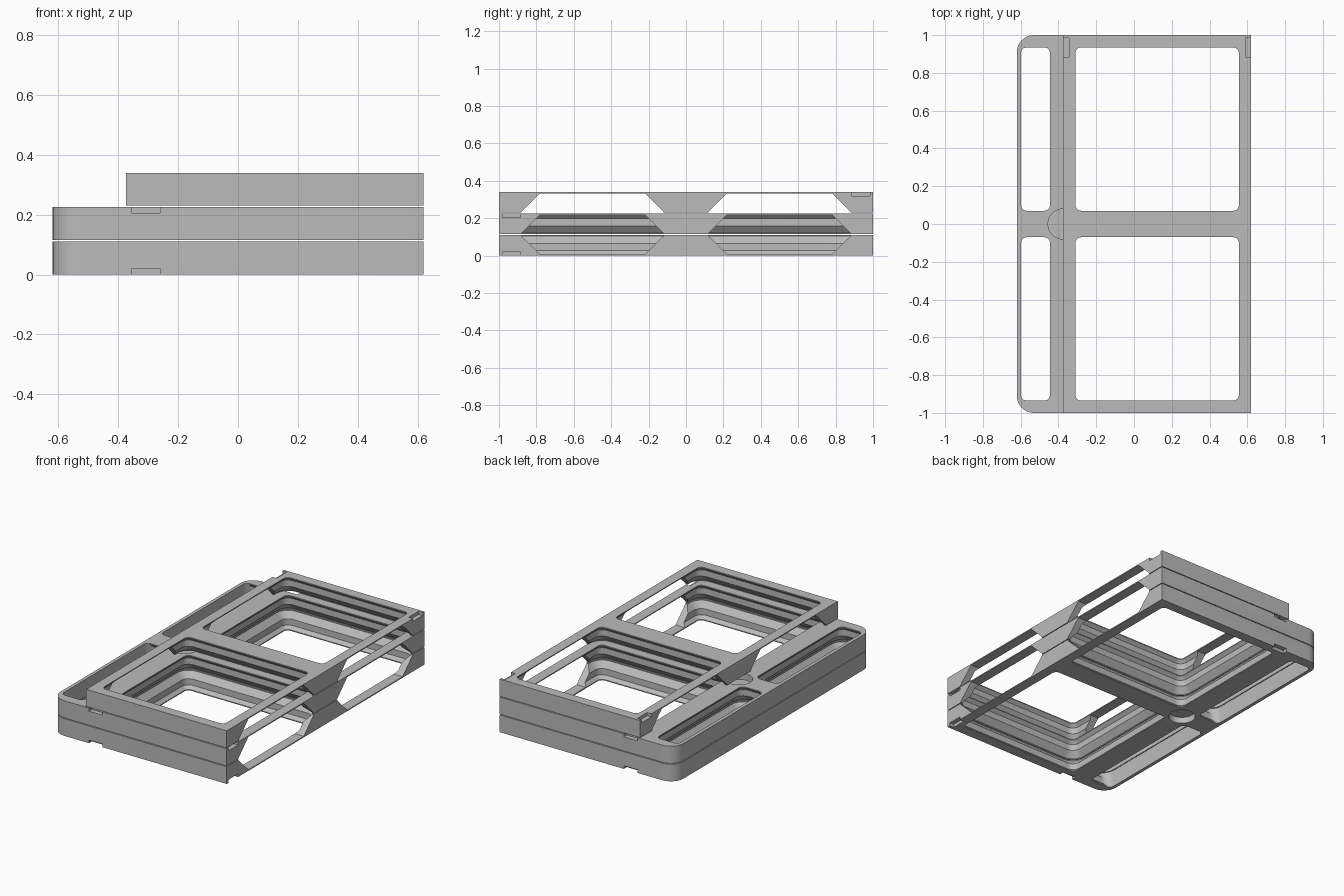
import bpy, bmesh, math

if "Cube" in bpy.data.objects:
    bpy.data.objects.remove(bpy.data.objects["Cube"])

grey = bpy.data.materials.new("plain grey")
grey.diffuse_color = (0.5, 0.5, 0.5, 1)
grey.use_nodes = True
grey.node_tree.nodes["Principled BSDF"].inputs["Base Color"].default_value = grey.diffuse_color

# Cavity wall: (distance from the lip face, widening of the opening)
STEPS = [(-0.01, 0), (0.006, 0), (0.026, 0.02), (0.066, 0.02), (0.105, 0.052), (0.13, 0.052)]


def rounded(x0, x1, y0, y1, radii, n=8):
    """Outline with a radius per corner: right-back, left-back, left-front, right-front."""
    pts = []
    corners = [(x1, y1, -1, -1), (x0, y1, 1, -1), (x0, y0, 1, 1), (x1, y0, -1, 1)]
    for k, ((x, y, sx, sy), r) in enumerate(zip(corners, radii)):
        if r == 0:
            pts.append((x, y))
            continue
        for i in range(n + 1):
            a = math.pi / 2 * (k + i / n)
            pts.append((x + sx * r + r * math.cos(a), y + sy * r + r * math.sin(a)))
    return pts


def loft(name, rings):
    """Closed solid through rings of 3D points."""
    bm = bmesh.new()
    vs = [[bm.verts.new(p) for p in ring] for ring in rings]
    n = len(vs[0])
    for a, b in zip(vs, vs[1:]):
        for i in range(n):
            j = (i + 1) % n
            bm.faces.new((a[i], a[j], b[j], b[i]))
    bm.faces.new(vs[0][::-1])
    bm.faces.new(vs[-1])
    bmesh.ops.recalc_face_normals(bm, faces=bm.faces)
    me = bpy.data.meshes.new(name)
    bm.to_mesh(me)
    bm.free()
    ob = bpy.data.objects.new(name, me)
    bpy.context.collection.objects.link(ob)
    return ob


def prism(name, outline, z0, z1):
    return loft(name, [[(x, y, z) for x, y in outline] for z in (z0, z1)])


def box(name, x0, x1, y0, y1, z0, z1):
    z0, z1 = min(z0, z1), max(z0, z1)
    return prism(name, [(x0, y0), (x1, y0), (x1, y1), (x0, y1)], z0, z1)


def cut(ob, cutters):
    bpy.context.view_layer.objects.active = ob
    for c in cutters:
        m = ob.modifiers.new("cut", 'BOOLEAN')
        m.operation, m.solver, m.object = 'DIFFERENCE', 'EXACT', c
        bpy.ops.object.modifier_apply(modifier=m.name)
    for c in cutters:
        bpy.data.objects.remove(c)


def tray(name, z0, z1, lip_up, full):
    left = -0.62 if full else -0.375
    r = 0.09 if full else 0
    body = prism(name, rounded(left, 0.62, -1, 1, (0, r, r, 0)), z0, z1)
    body.data.materials.append(grey)
    lip, s = (z1, -1) if lip_up else (z0, 1)      # s points from the lip into the tray
    cuts = []

    # Pockets: (x0, x1, how far the left side widens)
    pockets = [(-0.31, 0.555, 1)] + ([(-0.598, -0.445, 0)] if full else [])
    for x0, x1, w in pockets:
        for y0, y1 in ((0.07, 0.935), (-0.935, -0.07)):
            rings = []
            for d, o in STEPS:
                out = rounded(x0 - o * w, x1 + o, y0 - o, y1 + o, [0.03 + o] * 4)
                rings.append([(x, y, lip + s * d) for x, y in out])
            cuts.append(loft("pocket_cutter", rings))

    # Sloped windows in the long side walls
    spans = [(0.5, 0.7)] + ([] if full else [(-0.45, -0.29)])
    for xa, xb in spans:
        for c in (-0.5, 0.5):
            shape = [(0.28, 0.007), (0.38, 0.105), (0.38, 0.13), (-0.38, 0.13),
                     (-0.38, 0.105), (-0.28, 0.007)]
            cuts.append(loft("window_cutter",
                             [[(x, c + y, lip + s * d) for y, d in shape] for x in (xa, xb)]))

    # Small notches along the lip edge
    lo, hi = lip - s * 0.01, lip + s * 0.02
    if full:
        cuts.append(box("notch", -0.355, -0.26, -1.1, -0.97, lo, hi))
        cuts.append(box("notch", -0.355, -0.26, 0.97, 1.1, lo, hi))
        cuts.append(box("notch", 0.59, 0.7, -0.98, -0.885, lo, hi))
        # Round recess at the crossing of the dividers
        ring = [(-0.375 + 0.08 * math.cos(t * math.pi / 24), 0.08 * math.sin(t * math.pi / 24))
                for t in range(48)]
        za, zb = sorted((lip - s * 0.01, lip + s * 0.04))
        cuts.append(prism("recess", ring, za, zb))
    else:
        cuts.append(box("notch", 0.59, 0.7, 0.885, 0.985, lo, hi))
        cuts.append(box("notch", -0.45, -0.345, 0.885, 0.985, lo, hi))
    cut(body, cuts)

    bpy.ops.object.select_all(action='DESELECT')
    body.select_set(True)
    bpy.context.view_layer.objects.active = body
    bpy.ops.object.shade_smooth_by_angle(angle=math.radians(25))


tray("bottom_tray", 0.0, 0.110, False, True)
tray("middle_tray", 0.115, 0.225, True, True)
tray("top_tray", 0.230, 0.340, True, False)
